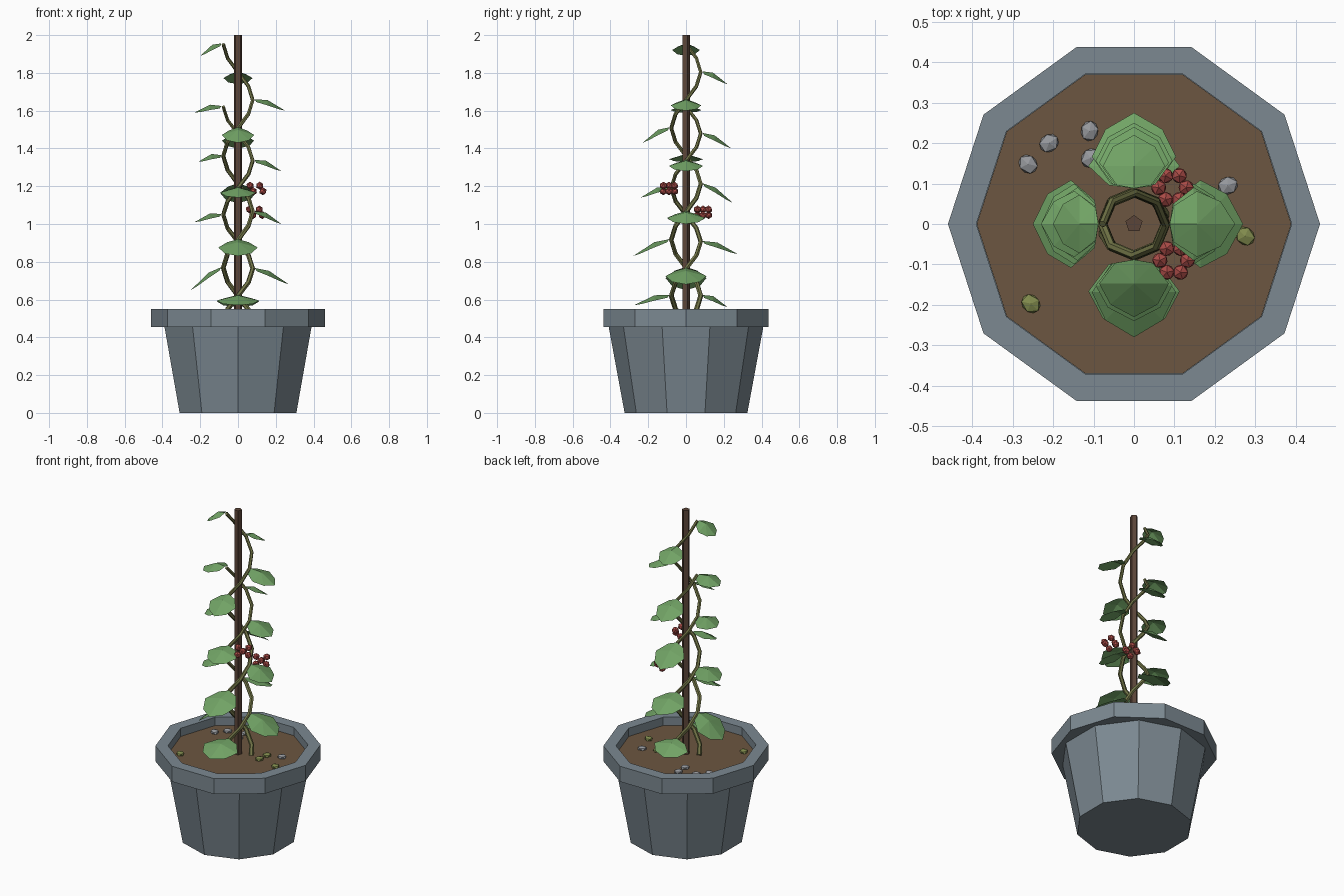
import bpy, bmesh, math, random
from mathutils import Vector, Matrix

if "Cube" in bpy.data.objects:
    bpy.data.objects.remove(bpy.data.objects["Cube"])

random.seed(4)


def material(name, rgb):
    m = bpy.data.materials.new(name)
    m.diffuse_color = (*rgb, 1)
    m.use_nodes = True
    m.node_tree.nodes["Principled BSDF"].inputs["Base Color"].default_value = m.diffuse_color
    return m


SLATE = material("slate", (0.20, 0.25, 0.285))
SOIL = material("soil brown", (0.150, 0.094, 0.052))
WOOD = material("dark wood", (0.105, 0.060, 0.040))
VINE = material("olive stem", (0.165, 0.175, 0.062))
LEAF = material("leaf green", (0.165, 0.365, 0.130))
BERRY = material("berry red", (0.40, 0.070, 0.062))
STONE = material("grey stone", (0.31, 0.32, 0.34))
MOSS = material("moss green", (0.22, 0.26, 0.075))


def add(name, bm, mat):
    bmesh.ops.recalc_face_normals(bm, faces=bm.faces) if name != "leaf" else None
    me = bpy.data.meshes.new(name)
    bm.to_mesh(me)
    bm.free()
    me.materials.append(mat)
    ob = bpy.data.objects.new(name, me)
    bpy.context.collection.objects.link(ob)
    return ob


def lathe(name, mat, sides, profile, turn=0.0, loop=False):
    """Faceted solid from (radius, z) rings; loop=True closes it into a hoop."""
    bm = bmesh.new()
    rings = [[bm.verts.new((r * math.cos(turn + math.tau * i / sides),
                            r * math.sin(turn + math.tau * i / sides), z))
              for i in range(sides)] for r, z in profile]
    pairs = list(zip(rings, rings[1:]))
    if loop:
        pairs.append((rings[-1], rings[0]))
    else:
        bm.faces.new(rings[0])
        bm.faces.new(rings[-1])
    for a, b in pairs:
        for i in range(sides):
            j = (i + 1) % sides
            bm.faces.new((a[i], a[j], b[j], b[i]))
    return add(name, bm, mat)


def pebbles(name, mat, items):
    """Group of low-poly balls: (centre, scale, spin)."""
    bm = bmesh.new()
    for c, s, spin in items:
        bmesh.ops.create_icosphere(bm, subdivisions=1, radius=1, matrix=Matrix.Translation(c)
                                   @ Matrix.Rotation(spin, 4, 'Z') @ Matrix.Diagonal((*s, 1)))
    return add(name, bm, mat)


# Pot, rim and soil
lathe("pot_body", SLATE, 10, [(0.325, 0), (0.41, 0.46)], math.radians(18))
lathe("pot_rim", SLATE, 10, [(0.39, 0.455), (0.46, 0.455), (0.46, 0.55), (0.39, 0.55)], loop=True)
lathe("soil", SOIL, 10, [(0.389, 0.47), (0.389, 0.50)])

# Support pole
lathe("pole", WOOD, 5, [(0.022, 0.49), (0.022, 2.0)], math.radians(90))

RADIUS = 0.078


def spiral(k, start, step):
    """Point on a climbing stem, k counted in quarter turns."""
    a = start + k * math.pi / 2
    return Vector((RADIUS * math.cos(a), RADIUS * math.sin(a), 0.62 + step * k))


def stem(start, step, turns):
    ks = [-0.83, -0.5] + [i / 2 for i in range(turns * 2 + 1)]
    cu = bpy.data.curves.new("vine_stem", 'CURVE')
    cu.dimensions = '3D'
    cu.bevel_depth = 0.012
    cu.bevel_resolution = 1
    cu.use_fill_caps = True
    sp = cu.splines.new('POLY')
    sp.use_smooth = False
    sp.points.add(len(ks) - 1)
    for i, k in enumerate(ks):
        sp.points[i].co = (*spiral(k, start, step), 1)
        sp.points[i].radius = 1.15 - 0.4 * i / len(ks)
    cu.materials.append(VINE)
    ob = bpy.data.objects.new("vine_stem", cu)
    bpy.context.collection.objects.link(ob)
    bpy.ops.object.select_all(action='DESELECT')
    ob.select_set(True)
    bpy.context.view_layer.objects.active = ob
    bpy.ops.object.convert(target='MESH')


def leaf(base, angle, reach, tip_z, half):
    """Broad leaf folded along its midrib, drooping outward."""
    out = Vector((math.cos(angle), math.sin(angle), 0))
    side = Vector((-out.y, out.x, 0))
    root = Vector((out.x * 0.088, out.y * 0.088, base.z + 0.004))
    tip = Vector((out.x * reach, out.y * reach, tip_z))
    bm = bmesh.new()

    def point(along, across):
        p = root.lerp(tip, along) + side * across * half
        p.z += 0.022 * math.sin(math.pi * along) - 0.028 * abs(across)
        return bm.verts.new(p)

    rib = [point(t, 0) for t in (0, 0.42, 1)]
    for s in (1, -1):
        e = [point(t, s * w) for t, w in ((0.06, 0.55), (0.42, 1), (0.78, 0.68))]
        for f in ((rib[0], rib[1], e[0]), (e[0], rib[1], e[1]),
                  (e[1], rib[1], e[2]), (e[2], rib[1], rib[2])):
            bm.faces.new(f if s < 0 else f[::-1])
    bm.normal_update()
    for f in bm.faces:
        if f.normal.z < 0:
            f.normal_flip()
    add("leaf", bm, LEAF)


# Two climbing stems, each with a leaf every quarter turn (tip reach, tip height)
STEMS = [
    (math.pi / 2, 0.148, [(.22, .56), (.25, .65), (.28, .83), (.23, 1.0), (.25, 1.11),
                          (.21, 1.33), (.23, 1.43), (.25, 1.6), (.22, 1.74), (.20, 1.89)]),
    (-math.pi / 2, 0.143, [(.275, .57), (.27, .68), (.275, .84), (.23, 1.01), (.24, 1.14),
                           (.23, 1.28), (.24, 1.40), (.23, 1.59)]),
]
for start, step, tips in STEMS:
    stem(start, step, len(tips) - 1)
    for k, (reach, tip_z) in enumerate(tips):
        leaf(spiral(k, start, step), start + k * math.pi / 2, reach, tip_z, 0.113 - 0.0045 * k)

# Berry clusters
for cx, cy, cz in ((0.098, -0.09, 1.188), (0.095, 0.09, 1.062)):
    pebbles("berries", BERRY, [
        (Vector((cx + 0.034 * math.cos(i * math.pi / 3), cy + 0.034 * math.sin(i * math.pi / 3),
                 cz + (0.015 if i % 2 else -0.015))), (0.021,) * 3, i) for i in range(6)])

# Stones and moss lumps on the soil
for name, mat, spots in (
        ("stones", STONE, [(-.11, .23), (-.21, .20), (-.262, .148), (-.108, .163), (.232, .095)]),
        ("moss_lumps", MOSS, [(.275, -.03), (-.255, -.197), (.152, .064), (.146, 0)])):
    pebbles(name, mat, [(Vector((x, y, 0.506)), (0.028, 0.024, 0.014), random.uniform(0, 6))
                        for x, y in spots])
